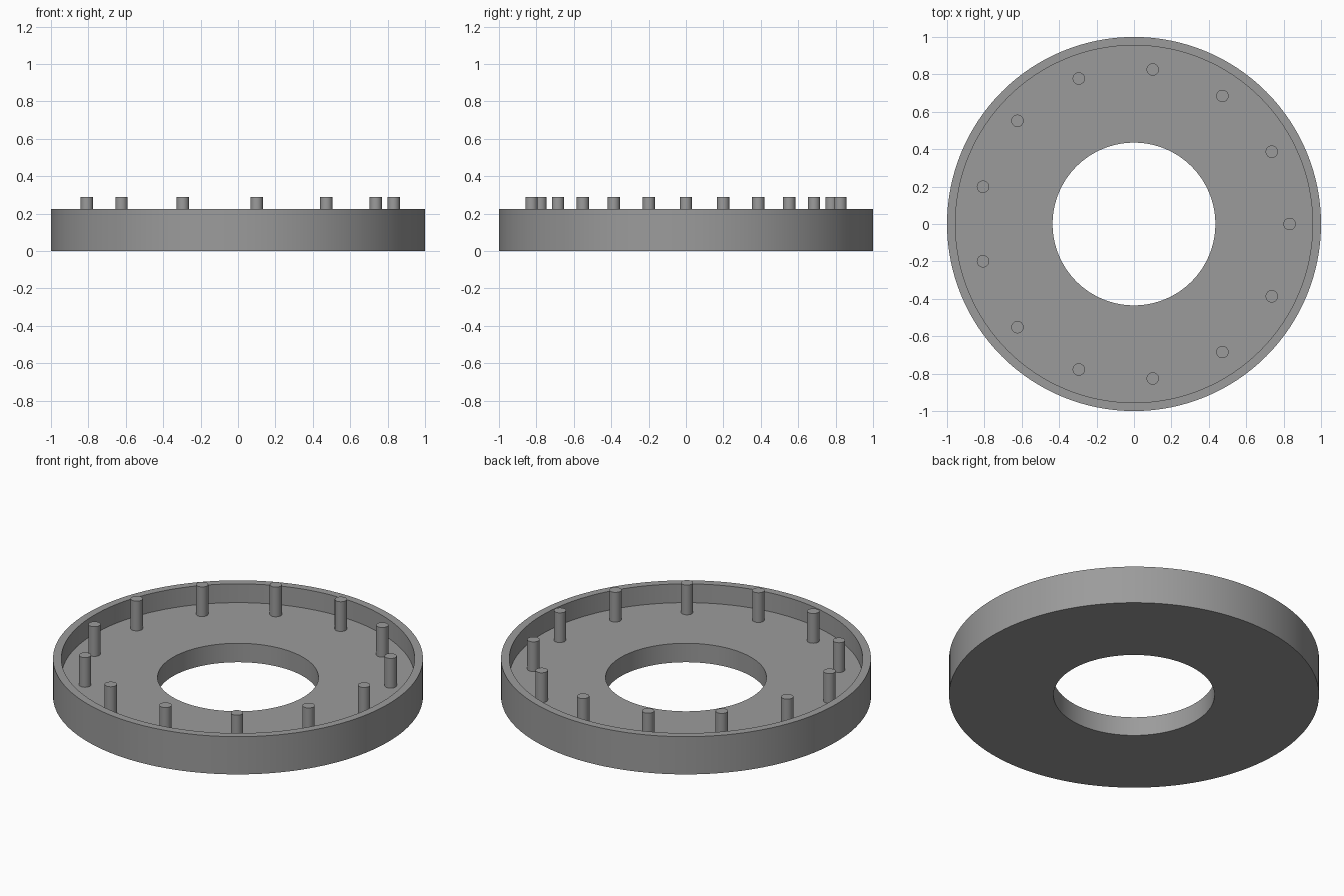
import bpy, bmesh, math

if "Cube" in bpy.data.objects:
    bpy.data.objects.remove(bpy.data.objects["Cube"])

grey = bpy.data.materials.new("mid_grey")
grey.diffuse_color = (0.33, 0.33, 0.33, 1)
grey.use_nodes = True
grey.node_tree.nodes["Principled BSDF"].inputs["Base Color"].default_value = grey.diffuse_color


def revolve(name, profile, segments, closed):
    """Spin an (r, z) profile around the z axis."""
    bm = bmesh.new()
    verts = [bm.verts.new((r, 0, z)) for r, z in profile]
    pairs = list(zip(verts, verts[1:]))
    if closed:
        pairs.append((verts[-1], verts[0]))
    edges = [bm.edges.new(p) for p in pairs]
    bmesh.ops.spin(bm, geom=verts + edges, axis=(0, 0, 1), cent=(0, 0, 0),
                   steps=segments, angle=math.tau)
    bmesh.ops.remove_doubles(bm, verts=bm.verts, dist=1e-5)
    bmesh.ops.recalc_face_normals(bm, faces=bm.faces)
    mesh = bpy.data.meshes.new(name)
    bm.to_mesh(mesh)
    bm.free()
    mesh.materials.append(grey)
    obj = bpy.data.objects.new(name, mesh)
    bpy.context.collection.objects.link(obj)
    bpy.ops.object.select_all(action='DESELECT')
    obj.select_set(True)
    bpy.context.view_layer.objects.active = obj
    bpy.ops.object.shade_smooth_by_angle(angle=math.radians(30))
    return obj


FLOOR, RIM, PIN_TOP = 0.113, 0.225, 0.29

# Ring-shaped tray: thick floor with a central hole and a raised outer rim
revolve("tray", [(0.435, 0), (1, 0), (1, RIM), (0.955, RIM),
                 (0.955, FLOOR), (0.435, FLOOR)], 128, True)

# Thirteen upright pins evenly spaced around the floor
PINS = 13
pin = revolve("pin_1", [(0, FLOOR - 0.01), (0.033, FLOOR - 0.01),
                        (0.033, PIN_TOP), (0, PIN_TOP)], 32, False)
for i in range(PINS):
    obj = pin
    if i:
        obj = bpy.data.objects.new(f"pin_{i + 1}", pin.data)
        bpy.context.collection.objects.link(obj)
    a = math.tau * i / PINS
    obj.location = (0.832 * math.cos(a), 0.832 * math.sin(a), 0)
